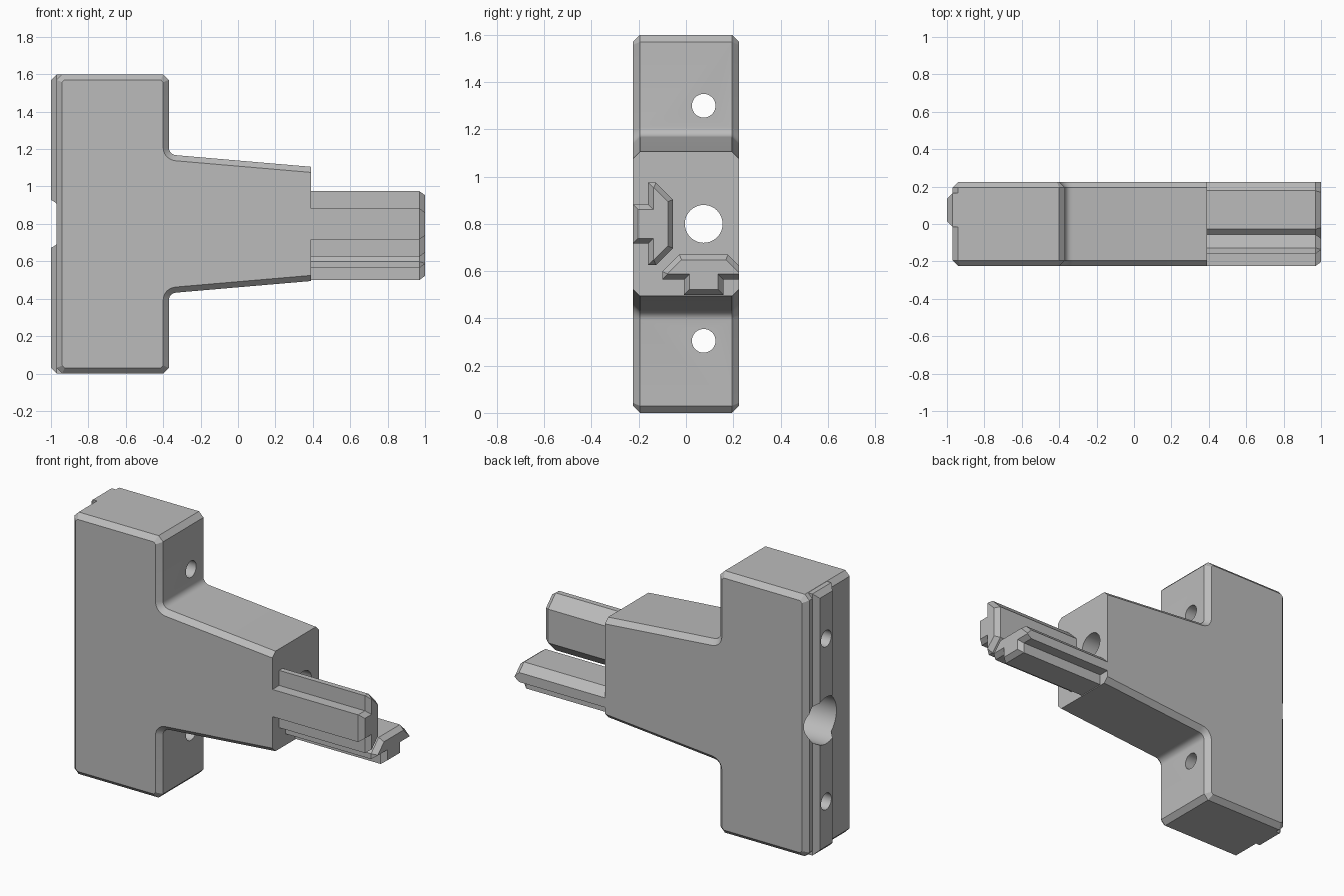
import bpy, bmesh, math
from mathutils import Vector

if "Cube" in bpy.data.objects:
    bpy.data.objects.remove(bpy.data.objects["Cube"], do_unlink=True)

GREY = (0.5, 0.5, 0.5, 1)
grey = bpy.data.materials.new("plain_grey")
grey.use_nodes = True
grey.diffuse_color = GREY
grey.node_tree.nodes["Principled BSDF"].inputs["Base Color"].default_value = GREY

MID = 0.8        # height of the arm axis
HOLE_Y = 0.075   # depth position of all bores
CH = 0.03        # chamfer size
DEPTH = 0.225    # half depth of the body


def finish(bm, name):
    bmesh.ops.recalc_face_normals(bm, faces=bm.faces)
    mesh = bpy.data.meshes.new(name)
    bm.to_mesh(mesh)
    bm.free()
    obj = bpy.data.objects.new(name, mesh)
    bpy.context.collection.objects.link(obj)
    mesh.materials.append(grey)
    return obj


def extrude_profile(points, offset):
    """Solid from a closed profile; returns bmesh, start face, end face."""
    bm = bmesh.new()
    start = bm.faces.new([bm.verts.new(p) for p in points])
    geom = bmesh.ops.extrude_face_region(bm, geom=[start], use_keep_orig=True)["geom"]
    verts = [g for g in geom if isinstance(g, bmesh.types.BMVert)]
    end = [g for g in geom if isinstance(g, bmesh.types.BMFace)][0]
    bmesh.ops.translate(bm, verts=verts, vec=offset)
    bmesh.ops.recalc_face_normals(bm, faces=bm.faces)
    return bm, start, end


def bar(name, section, x0, x1, inset):
    """Bar along x with a (y, z) section and a chamfered far end."""
    tip = math.copysign(CH, x1 - x0)
    bm, _, end = extrude_profile([(x0, y, z) for y, z in section],
                                 Vector((x1 - tip - x0, 0, 0)))
    bmesh.ops.inset_region(bm, faces=[end], thickness=inset, use_even_offset=True)
    bmesh.ops.translate(bm, verts=end.verts, vec=(tip, 0, 0))
    return finish(bm, name)


def bore(obj, radius, z, x0, x1):
    """Cut a round hole along x."""
    bpy.ops.mesh.primitive_cylinder_add(
        vertices=48, radius=radius, depth=x1 - x0,
        location=((x0 + x1) / 2, HOLE_Y, z), rotation=(0, math.pi / 2, 0))
    cutter = bpy.context.object
    cutter.hide_render = True
    mod = obj.modifiers.new("bore", "BOOLEAN")
    mod.operation, mod.solver, mod.object = "DIFFERENCE", "EXACT", cutter
    bpy.ops.object.select_all(action="DESELECT")
    bpy.context.view_layer.objects.active = obj
    obj.select_set(True)
    bpy.ops.object.modifier_apply(modifier=mod.name)
    bpy.data.objects.remove(cutter, do_unlink=True)


# Body: upper half outline (x, height above the axis), mirrored downwards
fillet = [(-0.33 - 0.04 * math.sin(a), 0.408 - 0.04 * math.cos(a))
          for a in [math.radians(d) for d in range(90, 0, -15)]]
half = [(-0.97, MID - CH), (-0.97 + CH, MID), (-0.37 - CH, MID), (-0.37, MID - CH)]
half += fillet + [(-0.327, 0.367), (0.5, 0.296)]
outline = half + [(x, -h) for x, h in reversed(half)]
bm, front, back = extrude_profile([(x, -DEPTH, MID + h) for x, h in outline],
                                  Vector((0, 2 * DEPTH, 0)))
rims = list({e for f in (front, back) for e in f.edges})
bmesh.ops.bevel(bm, geom=rims, offset=CH, offset_type="OFFSET", segments=1,
                affect="EDGES", clamp_overlap=False)
# Square off the end of the tapered arm
cut = bmesh.ops.bisect_plane(bm, geom=bm.verts[:] + bm.edges[:] + bm.faces[:],
                             plane_co=(0.39, 0, 0), plane_no=(1, 0, 0), clear_outer=True)
bmesh.ops.edgeloop_fill(bm, edges=[g for g in cut["geom_cut"]
                                   if isinstance(g, bmesh.types.BMEdge)])
body = finish(bm, "tapered_body")

# Locating rib along the flat side
rib = bar("locating_rib", [(-0.016, 0.001), (0.166, 0.001), (0.166, 1.599), (-0.016, 1.599)],
          -0.935, -1.0, CH)

# Screw bores and the large counterbore
for part in (body, rib):
    for z in (0.305, 1.3):
        bore(part, 0.05, z, -1.2, 0.0)
    bore(part, 0.142, MID, -1.2, -0.6)
bore(body, 0.08, MID, -0.7, 0.6)

# Slot prongs: one T section (distance out from the axis, position across)
side = [(0.3, 0.083), (0.235, 0.083), (0.235, 0.175), (0.202, 0.175), (0.13, 0.103)]
tee = side + [(d, -w) for d, w in reversed(side)]
bar("front_prong", [(HOLE_Y - d, MID + w) for d, w in tee], 0.37, 1.0, 0.022)
# The lower prong is trimmed flush with the back of the body
lower = bar("lower_prong", [(HOLE_Y + w, MID - d) for d, w in tee], 0.37, 1.0, 0.022)
bm = bmesh.new()
bm.from_mesh(lower.data)
cut = bmesh.ops.bisect_plane(bm, geom=bm.verts[:] + bm.edges[:] + bm.faces[:],
                             plane_co=(0, DEPTH, 0), plane_no=(0, 1, 0), clear_outer=True)
bmesh.ops.edgeloop_fill(bm, edges=[g for g in cut["geom_cut"]
                                   if isinstance(g, bmesh.types.BMEdge)])
bm.to_mesh(lower.data)
bm.free()

# Smooth the fillets and bores, keep the chamfers crisp
for obj in (body, rib):
    bpy.ops.object.select_all(action="DESELECT")
    obj.select_set(True)
    bpy.context.view_layer.objects.active = obj
    bpy.ops.object.shade_smooth_by_angle(angle=math.radians(25))
